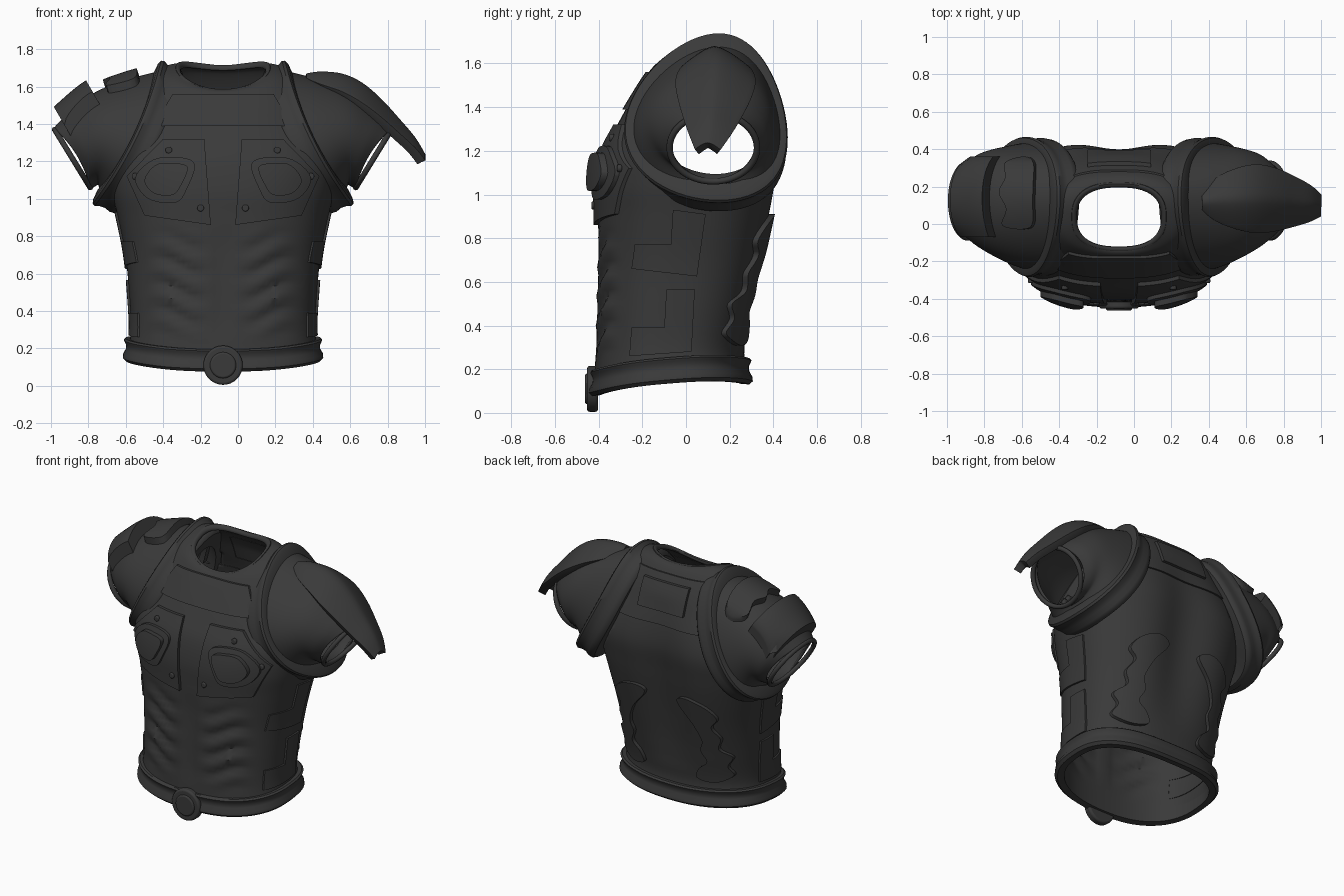
import bpy, bmesh, math
from mathutils import Vector
from mathutils.bvhtree import BVHTree

CX = -0.08  # body centre line
X, Y, Z = Vector((1, 0, 0)), Vector((0, 1, 0)), Vector((0, 0, 1))

if "Cube" in bpy.data.objects:
    bpy.data.objects.remove(bpy.data.objects["Cube"])

mat = bpy.data.materials.new("dark_grey")
mat.use_nodes = True
mat.diffuse_color = (0.042, 0.042, 0.042, 1)
shader = mat.node_tree.nodes["Principled BSDF"]
shader.inputs["Base Color"].default_value = mat.diffuse_color
shader.inputs["Roughness"].default_value = 0.7


def finish(name, bm, solid=0, bevel=0):
    bmesh.ops.recalc_face_normals(bm, faces=bm.faces[:])
    mesh = bpy.data.meshes.new(name)
    bm.to_mesh(mesh)
    bm.free()
    mesh.materials.append(mat)
    mesh.polygons.foreach_set("use_smooth", [True] * len(mesh.polygons))
    mesh.set_sharp_from_angle(angle=math.radians(42))
    ob = bpy.data.objects.new(name, mesh)
    bpy.context.scene.collection.objects.link(ob)
    if solid:
        m = ob.modifiers.new("thickness", "SOLIDIFY")
        m.thickness, m.offset = solid, 0
    if bevel:
        m = ob.modifiers.new("round", "BEVEL")
        m.width, m.segments = bevel, 3
    return ob


def catmull(pts, n, closed=False):
    """Smooth curve through points of any dimension."""
    k, out = len(pts), []
    for i in range(k if closed else k - 1):
        q = [pts[j % k] if closed else pts[min(max(j, 0), k - 1)] for j in range(i - 1, i + 3)]
        for step in range(n):
            t = step / n
            out.append(tuple(b + .5 * t * (c - a + t * (2 * a - 5 * b + 4 * c - d + t * (3 * (b - c) + d - a)))
                             for a, b, c, d in zip(*q)))
    return out if closed else out + [tuple(pts[-1])]


def loft(rings, closed=False, around=True):
    """Skin a list of equal point rows."""
    bm = bmesh.new()
    rows = [[bm.verts.new(p) for p in r] for r in rings]
    n = len(rows[0])
    for a, b in zip(rows, rows[1:] + (rows[:1] if closed else [])):
        for i in range(n if around else n - 1):
            j = (i + 1) % n
            bm.faces.new((a[i], a[j], b[j], b[i]))
    return bm


def body_ring(zf, zb, lift, hw, yf, yb, grow=0, dz=0, relief=False, n=112):
    pts, yc, e = [], (yf + yb) / 2, 2 / 2.5
    for i in range(n):
        c, s = math.cos(math.tau * i / n), math.sin(math.tau * i / n)
        x = math.copysign(abs(c) ** e, c) * (hw + grow)
        y = yc + math.copysign(abs(s) ** e, s) * ((yb - yf) / 2 + grow)
        f = min(max((y - yf) / (yb - yf), 0), 1)
        z = zf + (zb - zf) * f + lift * (x / hw) ** 2 + dz
        if relief and s < 0:  # rippled stomach muscles
            m = max(0, 1 - ((z - .55) / .3) ** 4)
            side = math.exp(-((abs(x) - .24) / .13) ** 4)
            y -= .015 * m * side * math.sin(math.tau * z / .135 + 2 * math.sin(abs(x) * 14))
            y += .014 * m * math.exp(-(x / .035) ** 2)
        elif relief:  # spine valley
            y -= .06 * max(0, 1 - ((z - .95) / .6) ** 2) * math.exp(-(x / .18) ** 2)
        pts.append((CX + x, y, z))
    return pts


# Torso shell: front z, back z, side lift, half width, front y, back y
BODY = [(.115, .17, .03, .5, -.41, .27), (.3, .3, 0, .48, -.4, .255), (.5, .5, 0, .49, -.395, .3),
        (.7, .7, 0, .51, -.39, .35), (.9, .9, 0, .55, -.39, .395), (1.05, 1.05, 0, .585, -.39, .42),
        (1.2, 1.2, 0, .6, -.36, .435), (1.32, 1.34, 0, .55, -.3, .41), (1.41, 1.47, .01, .48, -.25, .36),
        (1.5, 1.59, .03, .42, -.195, .305), (1.56, 1.68, .05, .33, -.155, .25), (1.57, 1.7, .055, .24, -.135, .21)]
torso = loft([body_ring(*r, relief=True) for r in catmull(BODY, 6)])
body_bvh = BVHTree.FromBMesh(torso)

# Armholes: drop the faces inside the shoulder ellipse
SHOULDER = (.29, 1.685, .63, .975, .09, .335)
top, bot = Vector((.29, 0, 1.685)), Vector((.63, 0, .975))
mid, up = (top + bot) / 2, (top - bot).normalized()
half = (top - bot).length / 2
out = Vector((up.z, 0, -up.x))
holes = []
for f in torso.faces:
    p = f.calc_center_median()
    q = Vector((abs(p.x - CX), 0, p.z)) - mid
    if q.dot(out) > -.12 and ((p.y - .1) / .31) ** 2 + (q.dot(up) / half) ** 2 < .8:
        holes.append(f)
bmesh.ops.delete(torso, geom=holes, context="FACES")
finish("torso", torso, solid=.025)

# Neck rim and flared waist belt
rim = [(.015 * math.cos(math.tau * i / 10), .015 * math.sin(math.tau * i / 10)) for i in range(10)]
finish("neck_rim", loft([body_ring(*BODY[-1], g, h) for g, h in rim], closed=True))
BELT = [(-.02, -.035), (.02, -.04), (.036, -.025), (.034, -.005), (.02, .02), (.018, .045),
        (.026, .06), (.03, .07), (.02, .08), (-.02, .08)]
finish("waist_belt", loft([body_ring(*BODY[0], g, h) for g, h in BELT], closed=True))


def arm_ring(s, x1, z1, x2, z2, yc, hy, bow=0, egg=0, a=0, r=0, n=72):
    """Tilted egg from top and bottom points; a is axial, r radial growth."""
    hi, lo = Vector((x1, 0, z1)), Vector((x2, 0, z2))
    d, du, pts = (hi - lo) / 2, (hi - lo).normalized(), []
    axis = Vector((du.z, 0, -du.x))
    for i in range(n):
        c, sn = math.cos(math.tau * i / n), math.sin(math.tau * i / n)
        y = yc + (hy + r) * sn * (1 - .14 * egg * c) + .06 * egg * c * c
        p = (hi + lo) / 2 + (d + du * r) * c + Y * y + axis * (a - bow * sn * sn)
        pts.append((CX + s * p.x, p.y, p.z))
    return pts


# Sleeves, armhole bands and wire cuffs
SLEEVE = [SHOULDER + (.045, 1), (.5, 1.63, .645, 1.035, .1, .31, .02, .8), (.68, 1.56, .66, 1.08, .115, .275, 0, .4),
          (.82, 1.45, .68, 1.08, .125, .24, .01, .1), (.9, 1.37, .71, 1.06, .125, .2, .035, 0)]
BAND = [(-.08, -.1), (-.08, .012), (-.065, .026), (-.04, .03), (-.01, .022), (.02, .026),
        (.045, .036), (.06, .03), (.068, .01), (.068, -.05)]
sleeve_bvh = {}
for s, side in ((1, "left"), (-1, "right")):
    bm = loft([arm_ring(s, *r) for r in catmull(SLEEVE, 6)])
    sleeve_bvh[s] = BVHTree.FromBMesh(bm)
    finish(side + "_sleeve", bm, solid=.02)
    finish(side + "_shoulder_band", loft([arm_ring(s, *SLEEVE[0], a, r) for a, r in BAND], closed=True))
    finish(side + "_cuff", loft([arm_ring(s, *SLEEVE[-1][:6], 0, 0, a, r) for a, r in rim], closed=True))


def plate(name, bvh, outline, o, u, v, w, t, r=.012, smooth=False):
    """Raised panel: a flat outline in axes u, v dropped along -w onto a surface."""
    if smooth:
        outline = catmull(outline, 5, True)
    bm = bmesh.new()
    face = bm.faces.new([bm.verts.new((a, b, 0)) for a, b in outline])
    bmesh.ops.inset_region(bm, faces=[face], thickness=r, use_boundary=True, use_even_offset=True)
    for k, axis in enumerate((X, Y)):
        lo, hi = min(p[k] for p in outline), max(p[k] for p in outline)
        n = int((hi - lo) / .03) + 1
        for i in range(1, n):
            bmesh.ops.bisect_plane(bm, geom=bm.verts[:] + bm.edges[:] + bm.faces[:],
                                   plane_co=axis * (lo + (hi - lo) * i / n), plane_no=axis)
    edge = {q for q in bm.verts if q.is_boundary}
    for q in bm.verts:
        p = o + u * (q.co.x + .0003) + v * (q.co.y + .0002)
        hit = bvh.ray_cast(p + w * 2, -w)[0] or bvh.find_nearest(p)[0]
        q.co = hit + w * (t - r if q in edge else t)
    wall = bmesh.ops.extrude_edge_only(bm, edges=[e for e in bm.edges if e.is_boundary])
    for q in wall["geom"]:
        if isinstance(q, bmesh.types.BMVert):
            q.co -= w * (t + .005)
    finish(name, bm)


def disc(name, centre, radius, depth, bevel):
    bm = bmesh.new()
    bmesh.ops.create_cone(bm, cap_ends=True, segments=32, radius1=radius, radius2=radius, depth=depth)
    for q in bm.verts:
        q.co = Vector((q.co.x, q.co.z, q.co.y)) + Vector(centre)
    finish(name, bm, bevel=bevel)


# Mirrored chest, back and side panels
base = X * CX
CHEST = [(.1, 1.32), (.32, 1.32), (.515, 1.12), (.42, .91), (.065, .86)]
FRAME = [(.15, 1.18), (.22, 1.22), (.37, 1.21), (.47, 1.11), (.40, 1.0), (.25, .98), (.19, 1.06)]
POUCH = [(.19, 1.17), (.27, 1.19), (.36, 1.18), (.42, 1.1), (.37, 1.03), (.27, 1.02), (.22, 1.08)]
RELIEF = [(.12, .87), (.2, .91), (.32, .87), (.38, .79), (.34, .72), (.38, .64), (.36, .56), (.42, .5),
          (.39, .43), (.41, .36), (.31, .31), (.2, .33), (.22, .4), (.28, .46), (.25, .54), (.27, .62), (.22, .74)]
UPPER = [(-.06, .93), (.09, .91), (.05, .625), (-.25, .66), (-.235, .77), (-.07, .77)]
LOWER = [(-.09, .565), (.04, .565), (.025, .28), (-.26, .26), (-.25, .39), (-.1, .39)]
for s, side in ((1, "left"), (-1, "right")):
    plate(side + "_chest_plate", body_bvh, CHEST, base, X * s, Z, -Y, .035)
    plate(side + "_chest_frame", body_bvh, FRAME, base, X * s, Z, -Y, .055, smooth=True)
    plate(side + "_chest_pouch", body_bvh, POUCH, base, X * s, Z, -Y, .085, r=.02, smooth=True)
    plate(side + "_back_relief", body_bvh, RELIEF, base, X * s, Z, Y, .04, smooth=True)
    plate(side + "_upper_side_pad", body_bvh, UPPER, base, Y, Z, X * s, .025)
    plate(side + "_lower_side_pad", body_bvh, LOWER, base, Y, Z, X * s, .025)
    for i, (a, b) in enumerate(((.29, 1.26), (.12, .95), (.47, 1.12))):
        hit = body_bvh.ray_cast(Vector((CX + s * a, -2, b)), Y)[0]
        disc(f"{side}_rivet_{i}", hit - Y * .035, .018, .022, .006)

# Yokes below the neck, front and back
plate("front_yoke", body_bvh, [(-.27, 1.56), (.27, 1.56), (.37, 1.39), (-.37, 1.39)], base, X, Z, -Y, .03)
plate("back_yoke", body_bvh, [(-.27, 1.66), (.27, 1.66), (.4, 1.36), (-.4, 1.36)], base, X, Z, Y, .025)
plate("back_pad", body_bvh, [(-.17, 1.62), (.17, 1.62), (.17, 1.45), (-.17, 1.45)], base, X, Z, Y, .045)

# Right shoulder: thick strap block and wavy pad
w = Vector((-.5, 0, .866))
plate("right_strap_block", sleeve_bvh[-1], [(-.1, -.07), (.12, -.07), (.12, .36), (-.1, .36)],
      Vector((CX - .765, 0, 1.49)), Vector((-w.z, 0, -.5)), Y, w, .09, r=.02)
w = Vector((-.3, 0, .954))
WAVY = [(-.07, -.02), (.08, -.01), (.05, .08), (.09, .17), (.06, .25), (.08, .33), (-.02, .36), (-.09, .3), (-.1, .1)]
plate("right_wavy_pad", sleeve_bvh[-1], WAVY, Vector((CX - .54, 0, 1.61)),
      Vector((-w.z, 0, w.x)), Y, w, .055, r=.02, smooth=True)

# Left shoulder: pointed ridged guard (x, z, half width, centre y)
GUARD = [(.37, 1.645, .03, .12), (.44, 1.655, .1, .13), (.55, 1.645, .15, .135), (.65, 1.6, .17, .135),
         (.75, 1.515, .155, .13), (.85, 1.405, .12, .12), (.93, 1.31, .085, .11), (.98, 1.225, .05, .1)]
rows = []
for x, z, hw, yc in catmull(GUARD, 4):
    rows.append([(x, yc + hw * k / 8, z - .6 * hw * abs(k / 8) ** 1.4) for k in range(-8, 9)])
finish("left_pointed_guard", loft(rows, around=False), solid=.05, bevel=.012)

# Belt buckle
disc("buckle", (CX, -.428, .11), .105, .05, .012)
disc("buckle_centre", (CX, -.44, .11), .07, .045, .01)
